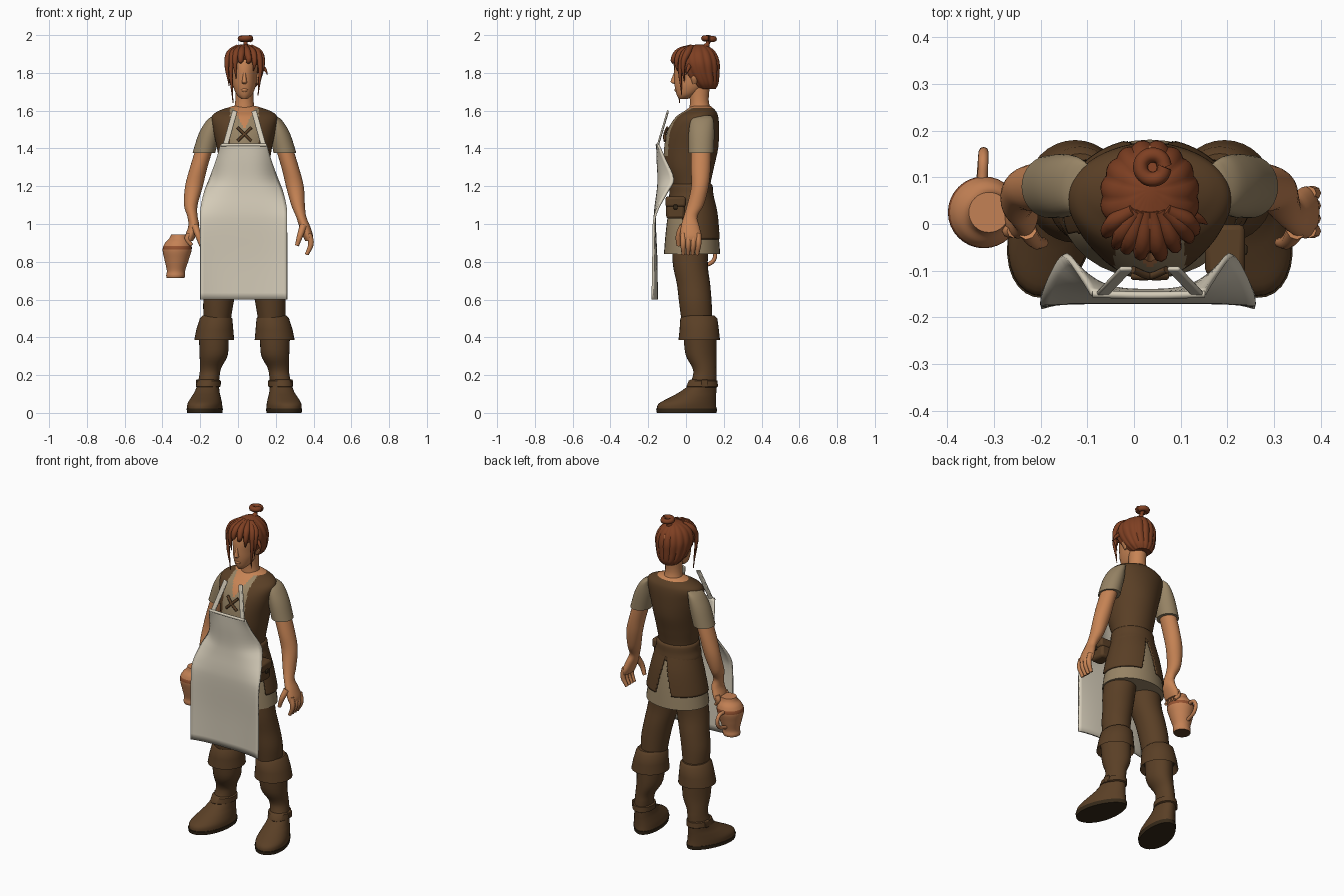
import bpy, bmesh, math
from mathutils import Vector

default_cube = bpy.data.objects.get("Cube")
if default_cube:
    bpy.data.objects.remove(default_cube, do_unlink=True)

CENTRE = 0.034  # the body stands a little to its left of the origin


def material(name, red, green, blue):
    mat = bpy.data.materials.new(name)
    mat.use_nodes = True
    mat.diffuse_color = (red, green, blue, 1)
    mat.node_tree.nodes["Principled BSDF"].inputs["Base Color"].default_value = (red, green, blue, 1)
    return mat


leather = material("brown leather", .102, .05, .019)
linen = material("tan linen", .31, .23, .13)
canvas = material("pale canvas", .66, .6, .48)
skin = material("warm skin", .57, .23, .09)
hair = material("auburn hair", .21, .05, .016)
clay = material("orange clay", .55, .22, .09)
glaze = material("red clay band", .3, .085, .03)
dark = material("dark sole leather", .035, .021, .009)


def finish(name, bm, mats, angle=45):
    mesh = bpy.data.meshes.new(name)
    bm.to_mesh(mesh)
    bm.free()
    for mat in mats:
        mesh.materials.append(mat)
    for poly in mesh.polygons:
        poly.use_smooth = True
    mesh.set_sharp_from_angle(angle=math.radians(angle))
    obj = bpy.data.objects.new(name, mesh)
    bpy.context.collection.objects.link(obj)
    return obj


def smooth_rows(rows, steps):
    """Insert spline-interpolated rows between the given ones."""
    result = []
    for i in range(len(rows) - 1):
        a, b, c, d = rows[max(i - 1, 0)], rows[i], rows[i + 1], rows[min(i + 2, len(rows) - 1)]
        for k in range(steps):
            t = k / steps
            result.append([q + t / 2 * (r - p + t * (2 * p - 5 * q + 4 * r - s + t * (3 * (q - r) + s - p)))
                           for p, q, r, s in zip(a, b, c, d)])
    return result + [list(rows[-1])]


def loft(name, rings, *mats, side=1, origin=CENTRE, seg=32, steps=4, yaw=0, taper=0, ridge=0, paint=None):
    """Stack ellipses (x offset, y, z, x radius, y radius); paint gives a slot or None for a hole."""
    bm = bmesh.new()
    loops = []
    turn = math.radians(yaw) * side
    for off, y, z, rx, ry in smooth_rows(rings, steps):
        loop = []
        for k in range(seg):
            a = math.tau * k / seg
            bump = 1 + ridge * abs(math.sin(8 * a))
            u = rx * math.cos(a) * bump * (1 - taper * math.sin(a))
            v = ry * math.sin(a) * bump
            loop.append(bm.verts.new((origin + side * off + u * math.cos(turn) - v * math.sin(turn),
                                      y + u * math.sin(turn) + v * math.cos(turn), z)))
        loops.append(loop)
    for low, high in zip(loops, loops[1:]):
        for k in range(seg):
            n = (k + 1) % seg
            bm.faces.new((low[k], low[n], high[n], high[k]))
    bm.faces.new(loops[0][::-1])
    bm.faces.new(loops[-1])
    bmesh.ops.recalc_face_normals(bm, faces=bm.faces)
    if paint:
        holes = []
        for face in bm.faces:
            c = face.calc_center_median()
            slot = paint(c.x - origin, c.y, c.z)
            if slot is None:
                holes.append(face)
            else:
                face.material_index = slot
        bmesh.ops.delete(bm, geom=holes, context="FACES")
    return finish(name, bm, mats)


def strand(name, points, radii, mat, shift=CENTRE):
    """Round tapering cord through a few points."""
    curve = bpy.data.curves.new(name, "CURVE")
    curve.dimensions = "3D"
    curve.bevel_depth = 1
    curve.bevel_resolution = 2
    curve.resolution_u = 5
    curve.use_fill_caps = True
    line = curve.splines.new("BEZIER")
    line.bezier_points.add(len(points) - 1)
    for knot, (x, y, z), radius in zip(line.bezier_points, points, radii):
        knot.co = (shift + x, y, z)
        knot.radius = radius
        knot.handle_left_type = knot.handle_right_type = "AUTO"
    curve.materials.append(mat)
    obj = bpy.data.objects.new(name, curve)
    bpy.context.collection.objects.link(obj)


def block(name, centre, size, mat, bevel=.01, tilt=(0, 0, 0)):
    bm = bmesh.new()
    bmesh.ops.create_cube(bm, size=1)
    bmesh.ops.scale(bm, vec=size, verts=bm.verts)
    obj = finish(name, bm, [mat], 30)
    obj.location = centre
    obj.rotation_euler = tilt
    mod = obj.modifiers.new("Soft edges", "BEVEL")
    mod.width = bevel
    mod.segments = 2


# Legs, boots and arms, one set per side
for side, label in ((1, "left"), (-1, "right")):
    loft(label + "_trouser_leg", [(.075, .03, .97, .085, .1), (.095, .022, .8, .092, .093),
         (.12, .04, .68, .084, .088), (.138, .05, .58, .08, .086), (.145, .06, .46, .068, .08)], leather, side=side)
    loft(label + "_boot_cuff", [(.16, .07, .42, .085, .09), (.16, .07, .385, .106, .11), (.157, .07, .44, .098, .104),
         (.15, .068, .5, .086, .098), (.15, .068, .515, .072, .083)], leather, side=side, steps=1)
    loft(label + "_boot", [(.206, .004, .02, .086, .162), (.206, .008, .05, .085, .155), (.2, .04, .085, .073, .122),
         (.195, .065, .112, .063, .098), (.19, .09, .15, .056, .074), (.183, .1, .2, .053, .063),
         (.177, .097, .24, .056, .064), (.16, .08, .31, .074, .083), (.16, .074, .42, .078, .088)],
         leather, side=side, yaw=15, taper=.12)
    loft(label + "_sole", [(.206, .004, 0, .086, .162), (.206, .004, .022, .089, .166)],
         dark, side=side, steps=1, yaw=15, taper=.12)
    loft(label + "_ankle_strap", [(.193, .084, .135, .055, .08), (.191, .086, .14, .064, .085),
         (.188, .09, .17, .062, .077), (.188, .09, .176, .05, .065)], leather, side=side, steps=1, yaw=15)
    block(label + "_ankle_buckle", (CENTRE + side * .248, .1, .156), (.016, .035, .04), leather, .004)

    loft(label + "_sleeve", [(.14, .086, 1.575, .02, .045), (.162, .085, 1.55, .036, .06),
         (.186, .082, 1.48, .055, .068), (.215, .08, 1.375, .06, .067)], linen, side=side)
    grip = .05 if side < 0 else 0  # the right hand closes on the jug
    loft(label + "_arm", [(.205, .08, 1.42, .046, .052), (.242, .078, 1.3, .046, .052), (.267, .074, 1.2, .047, .046),
         (.284, .05, 1.1, .036, .044), (.3 - grip / 2, .024, 1.04, .027, .036), (.318 - grip, .022, .99, .029, .048),
         (.335 - grip, .025, .94, .028, .056), (.342 - grip, .025, .91, .02, .05)], skin, side=side, seg=24)
    for k in range(4):
        y = -.015 + .027 * k
        strand(label + "_finger", [(side * (.342 - grip), y, .95), (side * (.352 - grip), y, .895 + grip / 2),
               (side * (.33 - grip), y * .9, .838 + grip)], (.015, .015, .01), skin)
    strand(label + "_thumb", [(side * (.312 - grip), -.015, .99), (side * (.295 - grip), -.038, .94),
           (side * (.278 - grip), -.04, .885)], (.02, .016, .011), skin)


# Torso: vest, shirt front and open neck
def torso_rule(x, y, z):
    front = y < .045
    if z > 1.614 or front and abs(x) < (z - 1.5) * .5:
        return 2
    return 1 if front and abs(x) < .076 and z > 1.36 else 0


loft("vest_and_shirt", [(0, .03, 1.13, .12, .1), (0, .025, 1.2, .114, .103), (0, .018, 1.3, .13, .13),
     (0, .027, 1.4, .145, .143), (0, .04, 1.5, .166, .135), (0, .058, 1.565, .174, .113),
     (0, .075, 1.598, .138, .083), (0, .08, 1.625, .06, .05)],
     leather, linen, skin, seg=144, steps=10, paint=torso_rule)
for side in (-1, 1):
    strand("chest_lace", [(-.036 * side, -.112, 1.44), (0, -.112, 1.475), (.036 * side, -.098, 1.51)],
           (.008,) * 3, leather)

# Skirt, hanging hip panels and belt
skirt = [(0, .03, 1.16, .12, .103), (0, .032, 1.06, .147, .126), (0, .032, .95, .172, .14), (0, .032, .84, .19, .149)]
loft("tunic_skirt", skirt, linen)


def panel_rule(x, y, z):
    return 0 if y > -.02 and z > .925 and not (y > .03 and abs(x) < .015 + (1.1 - z) * .22) else None


loft("hip_panels", [(o, y, z, rx + .01, ry + .01) for o, y, z, rx, ry in skirt],
     leather, seg=192, steps=12, paint=panel_rule).modifiers.new("Thickness", "SOLIDIFY").thickness = .012
loft("belt", [(0, .03, 1.11, .125, .108), (0, .03, 1.125, .14, .12), (0, .028, 1.165, .13, .116),
     (0, .027, 1.205, .125, .113), (0, .027, 1.215, .11, .1)], leather)
block("hip_pouch", (.192, -.055, 1.083), (.075, .1, .11), leather, .015)
block("pouch_flap", (.195, -.055, 1.118), (.085, .108, .055), leather, .012)
block("pouch_clasp", (.237, -.055, 1.09), (.012, .022, .025), dark, .004)

# Apron: rows of z, half width, middle depth and edge depth
apron_rows = smooth_rows([(1.42, .123, -.152, -.147), (1.34, .143, -.15, -.11), (1.24, .178, -.145, -.066),
                          (1.17, .206, -.15, -.1), (1.08, .228, -.162, -.15), (1, .23, -.165, -.17),
                          (.8, .23, -.157, -.173), (.6, .23, -.155, -.177)], 4)
bm = bmesh.new()
columns = 24
grid = [[bm.verts.new((CENTRE - .004 + u * half, mid + (edge - mid) * abs(u) ** 3, z))
         for u in (2 * k / columns - 1 for k in range(columns + 1))] for z, half, mid, edge in apron_rows]
for upper, lower in zip(grid, grid[1:]):
    for k in range(columns):
        bm.faces.new((upper[k], lower[k], lower[k + 1], upper[k + 1]))
apron = finish("apron", bm, [canvas])
thickness = apron.modifiers.new("Thickness", "SOLIDIFY")
thickness.thickness = .012
thickness.offset = 0
strand("apron_top_hem", [(-.123, -.15, 1.418), (0, -.153, 1.418), (.118, -.15, 1.418)], (.008,) * 3, canvas)
for side in (-1, 1):
    bottom = Vector((CENTRE + side * .103, -.15, 1.41))
    top = Vector((CENTRE + side * .05, -.096, 1.6))
    run = top - bottom
    block("apron_strap", (bottom + top) / 2, (.028, .01, run.length), canvas, .004,
          (-math.atan2(run.y, run.z), math.atan2(run.x, run.z), 0))

# Neck and head
loft("neck", [(0, .085, 1.57, .075, .065), (0, .075, 1.61, .056, .056), (0, .07, 1.66, .048, .05),
     (0, .07, 1.74, .05, .058)], skin)
loft("head", [(0, -.015, 1.662, .016, .022), (0, .002, 1.685, .041, .052), (0, .028, 1.73, .06, .088),
     (0, .045, 1.78, .067, .108), (0, .055, 1.84, .074, .115), (0, .06, 1.9, .065, .1), (0, .06, 1.93, .03, .05)], skin)
loft("nose", [(0, -.052, 1.81, .006, .008), (0, -.062, 1.765, .011, .016), (0, -.063, 1.75, .014, .017),
     (0, -.056, 1.741, .008, .008)], skin, seg=16)
loft("lips", [(0, -.046, 1.7, .012, .01), (0, -.048, 1.709, .02, .013), (0, -.047, 1.718, .012, .01)], skin, seg=16)
for side in (-1, 1):
    loft("ear", [(.062, .045, 1.74, .008, .01), (.073, .05, 1.775, .014, .024), (.074, .055, 1.8, .008, .014)],
         skin, side=side, seg=12)

# Hair: ridged cap, fringe locks and top knot
loft("hair_cap", [(0, .105, 1.715, .048, .05), (0, .093, 1.745, .074, .076), (0, .07, 1.8, .094, .103),
     (0, .057, 1.855, .101, .116), (0, .052, 1.905, .084, .104), (0, .056, 1.938, .048, .066), (0, .07, 1.95, .01, .014)],
     hair, seg=96, ridge=.06, paint=lambda x, y, z: 0 if z > 1.87 - 1.15 * (y + .06) else None)
for x, tip in ((-.085, 1.73), (-.064, 1.64), (-.046, 1.77), (-.018, 1.85), (.018, 1.865), (.05, 1.81), (.076, 1.68),
               (.088, 1.75)):
    front = -.067 + 7 * x * x
    strand("fringe_lock", [(x * .4, .03, 1.938), (x * .9, front + .02, 1.905), (x * 1.08, front, 1.86),
           (x * .95, front + .004, tip)], (.014, .02, .014, .002), hair)
strand("stray_lock", [(.085, .02, 1.84), (.108, .01, 1.82), (.122, .0, 1.79)], (.014, .009, .002), hair)
strand("knot_stalk", [(.006, .1, 1.93), (.006, .115, 1.955), (.006, .12, 1.975)], (.024, .01, .014), hair)
strand("top_knot", [(.006 + .026 * math.cos(a), .122 + .026 * math.sin(a), 1.978 + .001 * a)
                    for a in (k * math.tau / 8 for k in range(9))], (.016,) * 9, hair)

# Jug held in the right hand
loft("jug", [(-.006, .025, .715, .047, .047), (-.005, .025, .728, .05, .05), (-.003, .025, .755, .049, .049),
     (0, .025, .81, .064, .064), (.003, .025, .865, .077, .077), (.007, .025, .9, .068, .068),
     (.012, .025, .925, .05, .05), (.014, .025, .945, .043, .043)], clay, glaze, leather, origin=-.325, steps=6,
     paint=lambda x, y, z: 2 if z < .716 else 1 if .862 < z < .884 else 0)
strand("jug_handle", [(0, .09, .875), (.002, .142, .865), (.002, .148, .81), (-.003, .08, .775)], (.011,) * 4, clay, -.325)
